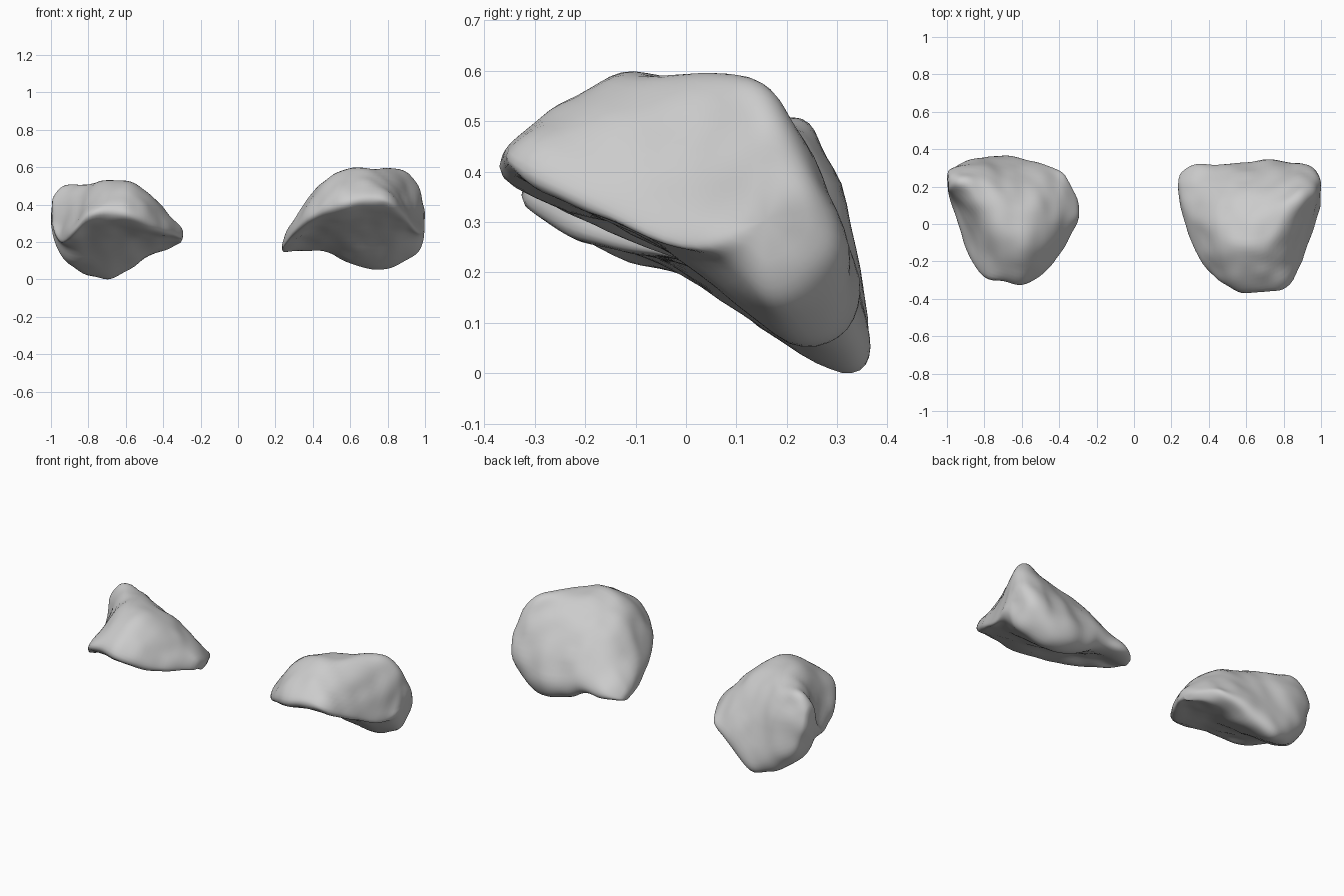
import bpy, bmesh
from mathutils import Vector, noise

if "Cube" in bpy.data.objects:
    bpy.data.objects.remove(bpy.data.objects["Cube"])

# Each row: x, then (y, z) of front lip, crest, rear shoulder, rear edge, lowest point
RIGHT = [
    (.24, .17, .16, .20, .185, .24, .18, .26, .155, .22, .14),
    (.30, -.05, .24, .06, .31, .20, .26, .31, .18, .25, .145),
    (.40, -.24, .32, .00, .455, .17, .36, .315, .20, .26, .15),
    (.50, -.32, .36, -.06, .545, .17, .43, .315, .22, .24, .13),
    (.60, -.37, .39, -.08, .59, .17, .46, .325, .20, .24, .08),
    (.72, -.355, .41, -.06, .59, .17, .49, .34, .18, .24, .05),
    (.82, -.35, .40, .06, .59, .19, .50, .335, .20, .23, .055),
    (.90, -.20, .33, .11, .57, .22, .48, .325, .22, .20, .095),
    (.97, -.01, .25, .14, .49, .22, .43, .29, .25, .17, .15),
    (1.0, .10, .27, .15, .38, .20, .37, .24, .29, .17, .23),
]
LEFT = [
    (-.30, .03, .22, .05, .255, .08, .25, .11, .22, .07, .195),
    (-.36, -.09, .24, .02, .33, .13, .29, .25, .21, .18, .165),
    (-.42, -.18, .26, .00, .40, .15, .34, .29, .19, .22, .145),
    (-.50, -.265, .29, -.04, .475, .16, .40, .32, .17, .24, .11),
    (-.60, -.325, .33, -.06, .525, .17, .43, .345, .13, .27, .045),
    (-.70, -.305, .34, -.02, .525, .20, .45, .365, .09, .29, .00),
    (-.80, -.285, .33, .08, .50, .26, .44, .36, .12, .27, .02),
    (-.88, -.18, .25, .17, .50, .28, .43, .345, .16, .24, .055),
    (-.95, .03, .20, .20, .48, .28, .42, .31, .20, .20, .12),
    (-1.0, .16, .29, .19, .41, .25, .41, .28, .32, .21, .25),
]


def catmull(a, b, c, d, t):
    return 0.5 * (2 * b + (c - a) * t + (2 * a - 5 * b + 4 * c - d) * t * t
                  + (3 * b - a - 3 * c + d) * t ** 3)


def section(row):
    """Key points of one bean-shaped slice, with added mid points."""
    x = row[0]
    lip, crest, shoulder, rear, low = [Vector((x, row[i], row[i + 1])) for i in range(1, 11, 2)]
    d = crest - lip
    # Brow bulges on the inner side and sinks into a hollow on the outer side
    ax = abs(x)
    fy, fz = (.32, .68) if ax < .55 else (.4, .64 if ax < .78 else .46 if ax < .85 else .34)
    brow = lip + Vector((0, d.y * fy, d.z * fz))
    under = lip.lerp(low, .5)
    under += (crest - under) * .07
    return [lip, brow, crest, shoulder, rear, low, under]


def ring(keys, steps):
    n = len(keys)
    return [catmull(keys[i - 1], keys[i], keys[(i + 1) % n], keys[(i + 2) % n], s / steps)
            for i in range(n) for s in range(steps)]


def build_bone(name, rows, outward):
    # Loft smooth slices across x
    rings = [ring(section(r), 8) for r in rows]
    last = len(rings) - 1
    slices = []
    for i in range(last):
        for s in range(5):
            q = [rings[k] for k in (max(i - 1, 0), i, i + 1, min(i + 2, last))]
            slices.append([catmull(*p, s / 5) for p in zip(*q)])
    slices.append(rings[-1])

    bm = bmesh.new()
    grid = [[bm.verts.new(p) for p in sl] for sl in slices]
    n = len(grid[0])
    for a, b in zip(grid, grid[1:]):
        for j in range(n):
            k = (j + 1) % n
            bm.faces.new((a[j], a[k], b[k], b[j]))
    # Close both ends
    for end in (grid[0], grid[-1]):
        centre = bm.verts.new(sum((v.co for v in end), Vector()) / n)
        for j in range(n):
            bm.faces.new((end[j], end[(j + 1) % n], centre))
    for _ in range(4):
        bmesh.ops.smooth_vert(bm, verts=bm.verts, factor=.5,
                              use_axis_x=True, use_axis_y=True, use_axis_z=True)
    bmesh.ops.recalc_face_normals(bm, faces=bm.faces)
    bm.normal_update()
    # Gentle bony unevenness
    moves = [(v, v.normal * (noise.noise(v.co * 10) * .01 + .002)) for v in bm.verts]
    for v, m in moves:
        v.co += m
    # Keep the outer edge at one unit from the centre
    reach = max(v.co.x * outward for v in bm.verts)
    for v in bm.verts:
        v.co.x += outward * (1 - reach)
    me = bpy.data.meshes.new(name)
    bm.to_mesh(me)
    bm.free()
    me.shade_smooth()
    ob = bpy.data.objects.new(name, me)
    bpy.context.collection.objects.link(ob)
    return ob


left = build_bone("left_kneecap", LEFT, -1)
right = build_bone("right_kneecap", RIGHT, 1)

# Stand the pair on the ground
low = min(v.co.z for v in left.data.vertices)
for ob in (left, right):
    for v in ob.data.vertices:
        v.co.z -= low
